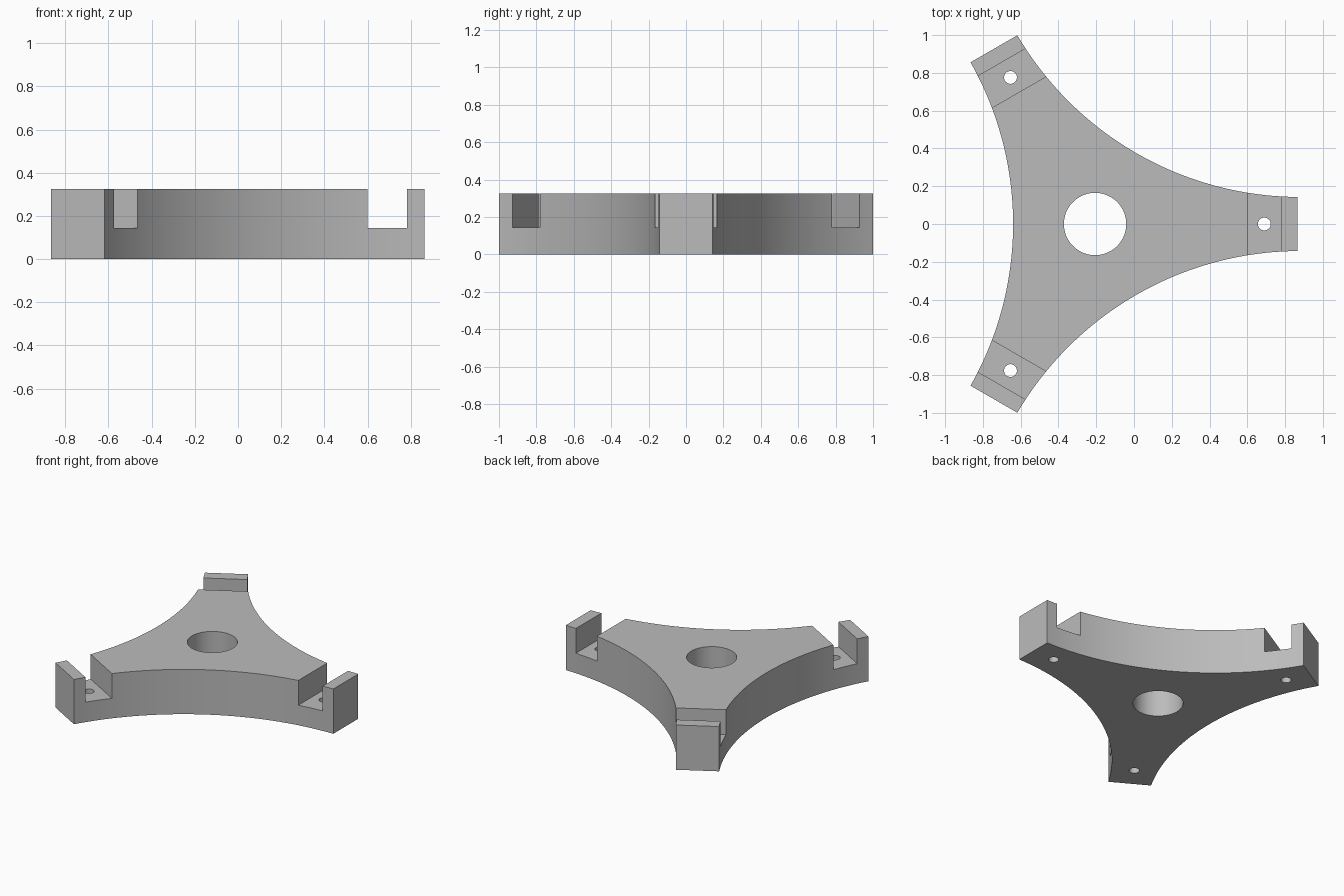
import bpy, bmesh
from math import radians, sin, cos, asin, hypot, pi
from mathutils import Matrix, Vector

cube = bpy.data.objects.get("Cube")
if cube:
    bpy.data.objects.remove(cube, do_unlink=True)

CENTRE_X = -0.206      # hub axis
REACH = 1.071          # hub axis to arm end
HALF_WIDTH = 0.143     # half width of the arm end
WAIST = 0.434          # hub axis to middle of each concave side
HEIGHT = 0.325
SLOT_FLOOR = 0.145
SLOT_IN, SLOT_OUT = 0.806, 0.988
STEPS = 40

grey = bpy.data.materials.new("grey")
grey.use_nodes = True
colour = (0.5, 0.5, 0.5, 1)
grey.diffuse_color = colour
grey.node_tree.nodes["Principled BSDF"].inputs["Base Color"].default_value = colour


def make_object(name, bm):
    bmesh.ops.recalc_face_normals(bm, faces=bm.faces)
    mesh = bpy.data.meshes.new(name)
    bm.to_mesh(mesh)
    bm.free()
    mesh.materials.append(grey)
    obj = bpy.data.objects.new(name, mesh)
    bpy.context.collection.objects.link(obj)
    obj.location.x = CENTRE_X
    return obj


def arm_angles():
    return [radians(120 * i) for i in range(3)]


# Three-armed plate: each side is one concave arc from arm to arm
turn = Matrix.Rotation(radians(60), 2)
end = turn.inverted() @ Vector((REACH, HALF_WIDTH))
sagitta, half_chord = end.x - WAIST, abs(end.y)
radius = hypot(sagitta, half_chord) ** 2 / (2 * sagitta)
sweep = asin(half_chord / radius)
bm = bmesh.new()
outline = []
for angle in arm_angles():
    for i in range(STEPS + 1):
        t = sweep * (2 * i / STEPS - 1)
        p = Vector((WAIST + radius * (1 - cos(t)), radius * sin(t)))
        p = Matrix.Rotation(angle + radians(60), 2) @ p
        outline.append(bm.verts.new((p.x, p.y, 0)))
base = bm.faces.new(outline)
top = bmesh.ops.extrude_face_region(bm, geom=[base])["geom"]
bmesh.ops.translate(bm, vec=(0, 0, HEIGHT),
                    verts=[v for v in top if isinstance(v, bmesh.types.BMVert)])
plate = make_object("three_armed_bracket", bm)

# Cutters: cross slots, bolt holes and the central bore
slots, holes = bmesh.new(), bmesh.new()
for angle in arm_angles():
    spin = Matrix.Rotation(angle, 4, "Z")
    place = Matrix.Translation(((SLOT_IN + SLOT_OUT) / 2, 0, SLOT_FLOOR + 0.25))
    size = Matrix.Diagonal((SLOT_OUT - SLOT_IN, 0.6, 0.5, 1))
    bmesh.ops.create_cube(slots, size=1, matrix=spin @ place @ size)
    bmesh.ops.create_cone(holes, cap_ends=True, segments=32, radius1=0.034,
                          radius2=0.034, depth=1,
                          matrix=spin @ Matrix.Translation((0.896, 0, 0)))
bmesh.ops.create_cone(holes, cap_ends=True, segments=64, radius1=0.165,
                      radius2=0.165, depth=2)

cutters = [make_object("slot_cutter", slots), make_object("hole_cutter", holes)]
for cutter in cutters:
    cutter.hide_render = True
    mod = plate.modifiers.new(cutter.name, "BOOLEAN")
    mod.operation = "DIFFERENCE"
    mod.solver = "EXACT"
    mod.object = cutter

# Bake the cuts, drop the cutters, then smooth the curved walls
bpy.context.view_layer.update()
cut = bpy.data.meshes.new_from_object(
    plate.evaluated_get(bpy.context.evaluated_depsgraph_get()))
plate.modifiers.clear()
plate.data = cut
for cutter in cutters:
    bpy.data.objects.remove(cutter, do_unlink=True)
bpy.ops.object.select_all(action="DESELECT")
plate.select_set(True)
bpy.context.view_layer.objects.active = plate
bpy.ops.object.shade_smooth_by_angle(angle=radians(30))
